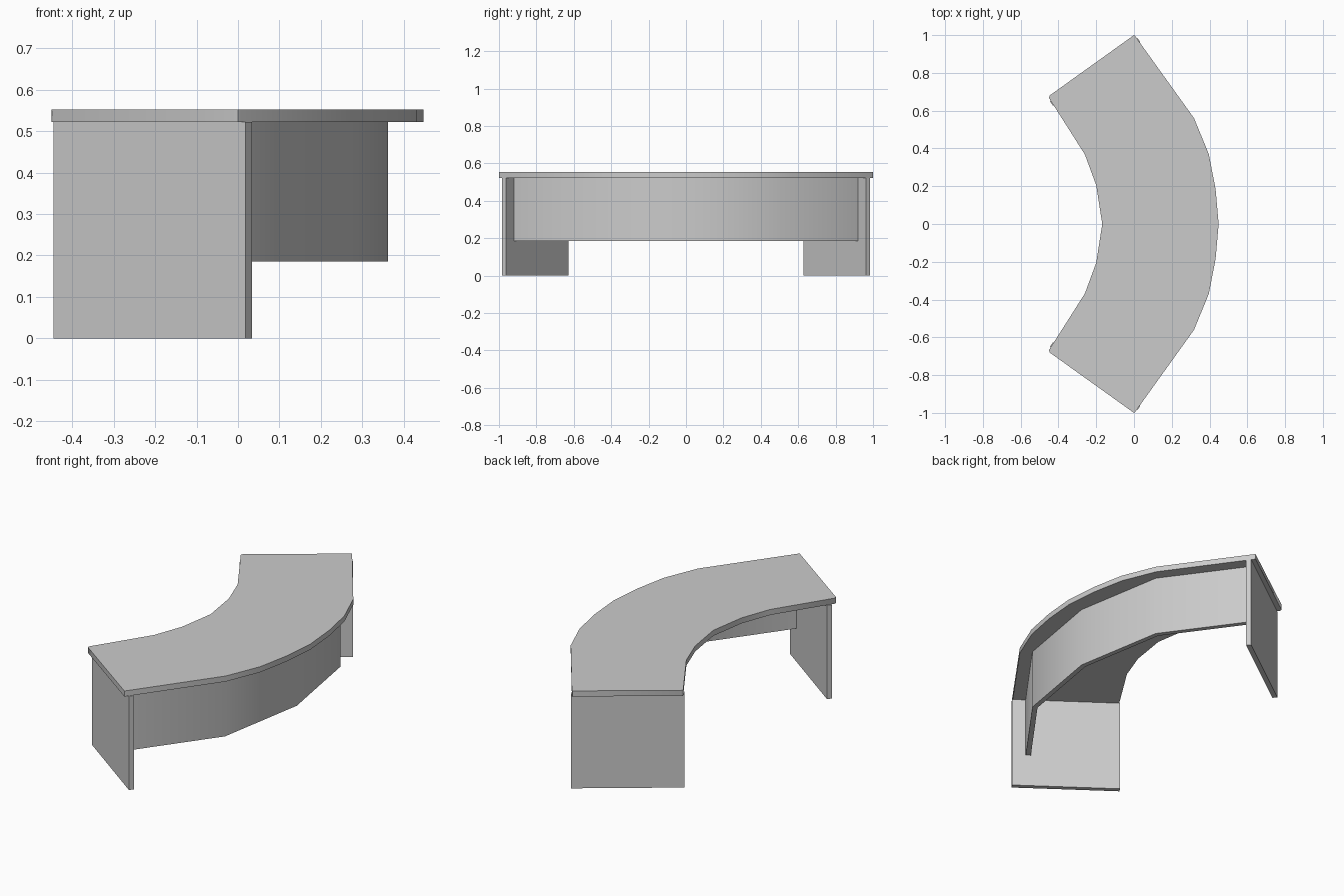
import bpy
import bmesh
import math
from mathutils import Vector

cube = bpy.data.objects.get("Cube")
if cube:
    bpy.data.objects.remove(cube, do_unlink=True)

grey = bpy.data.materials.new("light grey")
grey.use_nodes = True
colour = (0.6, 0.6, 0.6, 1)
grey.diffuse_color = colour
grey.node_tree.nodes["Principled BSDF"].inputs["Base Color"].default_value = colour

UNDERSIDE = 0.522
TOP = 0.553
BOARD = 0.027


def extrude_outline(name, points, low, high):
    """Make a vertical prism from a plan outline."""
    bm = bmesh.new()
    face = bm.faces.new([bm.verts.new((p[0], p[1], low)) for p in points])
    result = bmesh.ops.extrude_face_region(bm, geom=[face])
    moved = [v for v in result["geom"] if isinstance(v, bmesh.types.BMVert)]
    bmesh.ops.translate(bm, verts=moved, vec=(0, 0, high - low))
    bmesh.ops.recalc_face_normals(bm, faces=bm.faces)
    mesh = bpy.data.meshes.new(name)
    bm.to_mesh(mesh)
    bm.free()
    mesh.materials.append(grey)
    obj = bpy.data.objects.new(name, mesh)
    bpy.context.collection.objects.link(obj)
    bpy.ops.object.select_all(action="DESELECT")
    obj.select_set(True)
    bpy.context.view_layer.objects.active = obj
    bpy.ops.object.shade_smooth_by_angle(angle=math.radians(50))
    return obj


def mirrored(half):
    """Complete a path whose last point lies on the y = 0 plane."""
    return half + [(x, -y) for x, y in reversed(half[:-1])]


def offset_path(path, distance):
    """Offset an open path to its right, with mitred bends."""
    pts = [Vector(p) for p in path]
    normals = []
    for a, b in zip(pts, pts[1:]):
        d = (b - a).normalized()
        normals.append(Vector((d.y, -d.x)))
    result = []
    for i, p in enumerate(pts):
        n1 = normals[max(i - 1, 0)]
        n2 = normals[min(i, len(normals) - 1)]
        result.append(p + (n1 + n2) * distance / (1 + n1.dot(n2)))
    return result


# Curved desktop, with slightly clipped corners
outer = mirrored([(-0.006, 0.997), (0.006, 0.995), (0.318, 0.56),
                  (0.396, 0.37), (0.432, 0.185), (0.448, 0)])
inner = mirrored([(-0.447, 0.68), (-0.45, 0.667), (-0.26, 0.368),
                  (-0.2, 0.205), (-0.168, 0)])
outer[0], outer[-1] = (0, 1), (0, -1)
extrude_outline("desktop", outer + inner[::-1], UNDERSIDE, TOP)

# Slab legs, square to the ends of the desktop
for side, name in ((1, "left_leg"), (-1, "right_leg")):
    a, b = Vector((0.018, 0.985)), Vector((-0.445, 0.649))
    inward = Vector((0.588, -0.809)) * BOARD
    corners = [(p.x, p.y * side) for p in (a, b, b + inward, a + inward)]
    extrude_outline(name, corners, 0, UNDERSIDE)

# Faceted modesty panel between the legs
front = mirrored([(-0.025, 0.92), (0.275, 0.507), (0.362, 0)])
back = offset_path(front, BOARD)
extrude_outline("modesty_panel", front + back[::-1], 0.185, UNDERSIDE)
